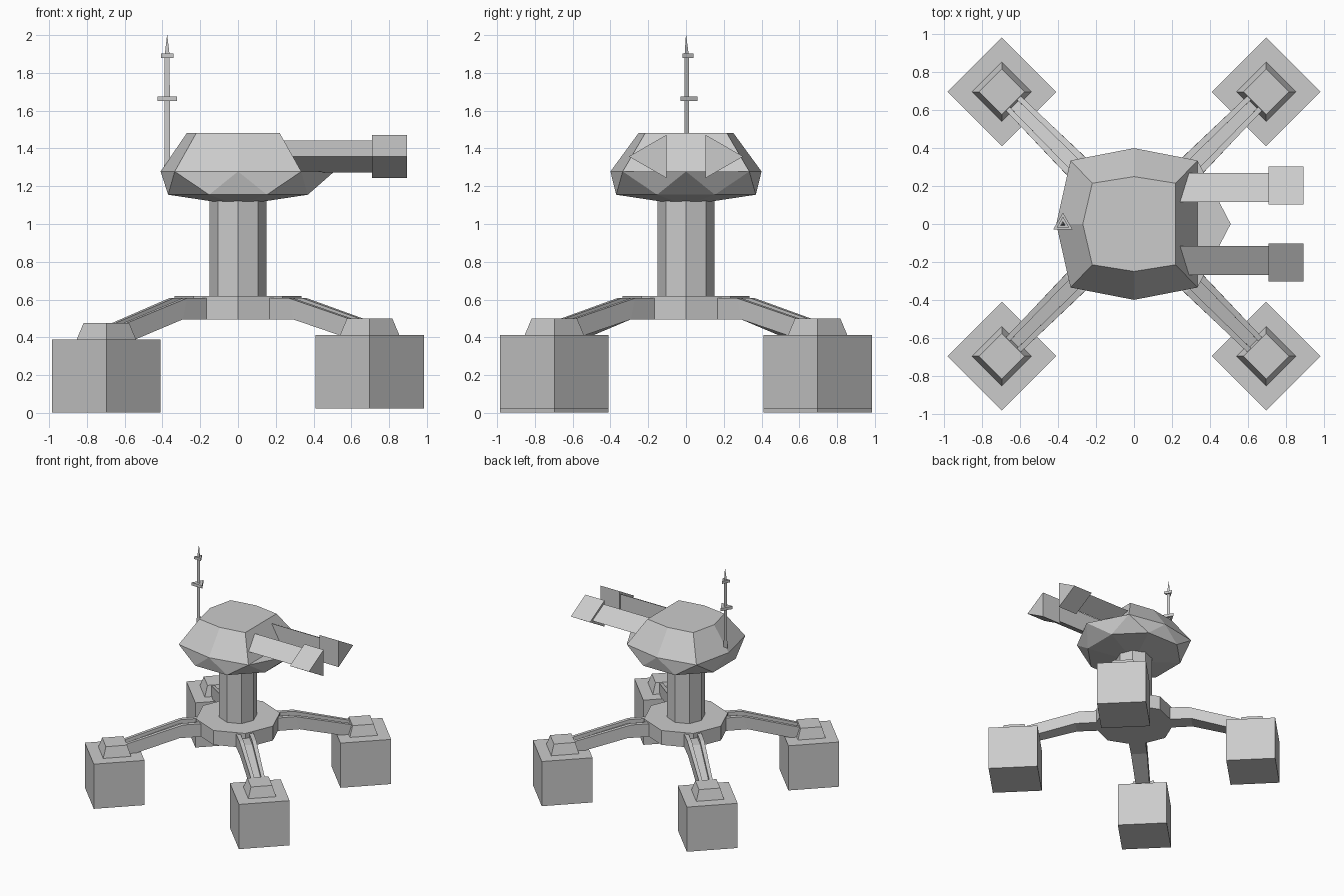
import bpy, bmesh, math
from mathutils import Vector

if "Cube" in bpy.data.objects:
    bpy.data.objects.remove(bpy.data.objects["Cube"])


def add_mesh(name, verts, faces):
    me = bpy.data.meshes.new(name)
    bm = bmesh.new()
    vs = [bm.verts.new(v) for v in verts]
    for f in faces:
        bm.faces.new([vs[i] for i in f])
    bmesh.ops.recalc_face_normals(bm, faces=bm.faces)
    bm.to_mesh(me)
    bm.free()
    ob = bpy.data.objects.new(name, me)
    bpy.context.collection.objects.link(ob)
    return ob


def loft(name, rings):
    """Skin equal-length rings and cap both ends."""
    n = len(rings[0])
    verts = [v for r in rings for v in r]
    faces = [list(range(n)), list(range(len(verts) - n, len(verts)))]
    for k in range(len(rings) - 1):
        for i in range(n):
            j = (i + 1) % n
            faces.append([k * n + i, k * n + j, (k + 1) * n + j, (k + 1) * n + i])
    return add_mesh(name, verts, faces)


def ring(n, r, z, start=0.0, cx=0.0, cy=0.0):
    return [(cx + r * math.cos(start + i * math.tau / n),
             cy + r * math.sin(start + i * math.tau / n), z) for i in range(n)]


def prism(name, n, profile, start=0.0, cx=0.0, cy=0.0):
    return loft(name, [ring(n, r, z, start, cx, cy) for r, z in profile])


# Hub and column
prism("hub", 8, [(0.335, 0.495), (0.335, 0.62)])
prism("column", 8, [(0.15, 0.6), (0.15, 1.14)])

# Legs with grooved top, square feet and tapered foot caps
for sx, sy in ((1, 1), (-1, 1), (-1, -1), (1, -1)):
    tag = ("right" if sx > 0 else "left") + ("_back" if sy > 0 else "_front")
    dz = 0.0 if sx > 0 else -0.023
    cx, cy = 0.697 * sx, 0.697 * sy
    prism("foot_" + tag, 4, [(0.287, 0.024 + dz), (0.287, 0.412 + dz)], 0, cx, cy)
    prism("foot_cap_" + tag, 4,
          [(0.157, 0.405 + dz), (0.157, 0.412 + dz), (0.12, 0.5 + dz)], 0, cx, cy)
    out = Vector((sx, sy, 0)).normalized()
    side = Vector((-out.y, out.x, 0))
    rings = []
    # top distance, top z, bottom distance, bottom z, half width
    for dt, zt, db, zb, w in ((0.22, 0.607, 0.22, 0.495, 0.07),
                              (0.45, 0.607, 0.48, 0.495, 0.067),
                              (0.907, 0.493 + dz, 0.88, 0.395 + dz, 0.055)):
        section = [(-w, 0), (w, 0), (w, 1), (w * 0.5, 1), (w * 0.5, 0.72),
                   (-w * 0.5, 0.72), (-w * 0.5, 1), (-w, 1)]
        rings.append([out * (db + (dt - db) * t) + side * s
                      + Vector((0, 0, zb + (zt - zb) * t)) for s, t in section])
    loft("leg_" + tag, rings)

# Turret head: faceted dome with pointed ledge at the gun side
top = [(0.22, 0.215), (0, 0.25), (-0.22, 0.215), (-0.27, 0),
       (-0.22, -0.215), (0, -0.25), (0.22, -0.215)]
mid = [(0.335, 0.335), (0, 0.4), (-0.335, 0.335), (-0.41, 0),
       (-0.335, -0.335), (0, -0.4), (0.335, -0.335)]
verts = [(x, y, 1.483) for x, y in top] + [(x, y, 1.278) for x, y in mid]
verts.append((0.51, 0, 1.278))
verts += ring(8, 0.4, 1.155, math.radians(22.5))
verts += ring(8, 0.15, 1.12, math.radians(22.5))
faces = [list(range(7)), [13, 7, 14], list(range(23, 31))]
faces += [[i, (i + 1) % 7, 7 + (i + 1) % 7, 7 + i] for i in range(7)]
rim = [14] + list(range(7, 14))
for i in range(8):
    j = (i + 1) % 8
    faces.append([rim[i], rim[j], 15 + i])
    faces.append([15 + i, 15 + j, rim[j]])
    faces.append([15 + i, 15 + j, 23 + j, 23 + i])
add_mesh("turret_head", verts, faces)

# Twin guns: triangular barrels and muzzles, flat side inward
for s, tag in ((1, "back"), (-1, "front")):
    for part, x0, x1, yi, yo, z0, z1 in (
            ("barrel", 0.2, 0.72, 0.115, 0.27, 1.272, 1.443),
            ("muzzle", 0.71, 0.895, 0.103, 0.303, 1.243, 1.472)):
        loft("gun_%s_%s" % (part, tag),
             [[(x, s * yi, z0), (x, s * yi, z1), (x, s * yo, (z0 + z1) / 2)]
              for x in (x0, x1)])

# Antenna: three-sided mast, two plates and a spike
for name, prof in (("antenna_mast", [(0.018, 1.28), (0.015, 1.9)]),
                   ("antenna_lower_plate", [(0.06, 1.65), (0.06, 1.675)]),
                   ("antenna_upper_plate", [(0.039, 1.88), (0.039, 1.902)]),
                   ("antenna_spike", [(0.014, 1.9), (0.001, 2.0)])):
    prism(name, 3, prof, math.pi / 2, -0.375, 0)
